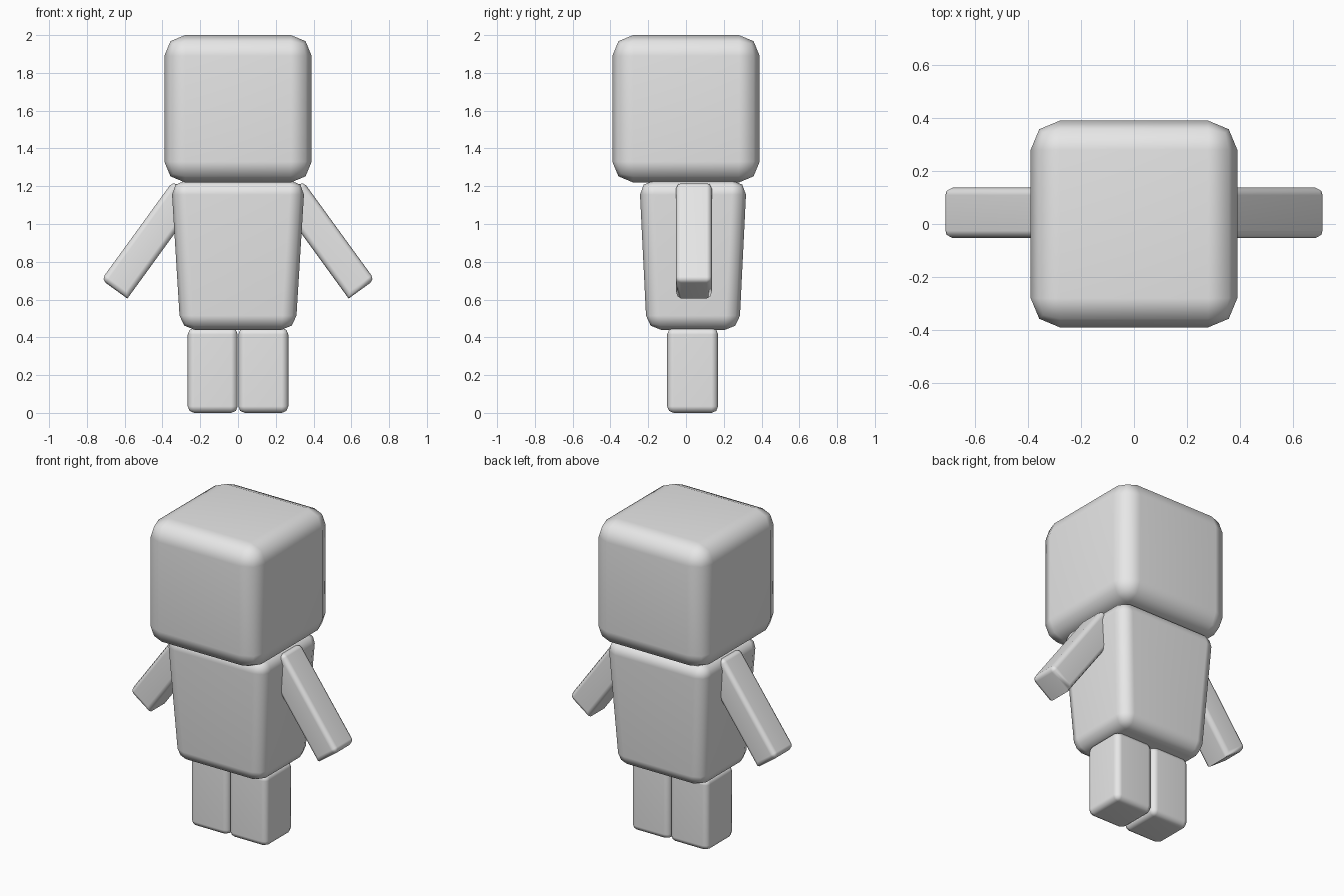
import bpy
import bmesh
from math import radians
from mathutils import Matrix, Vector

default = bpy.data.objects.get("Cube")
if default:
    bpy.data.objects.remove(default, do_unlink=True)

# One plain material for the whole figure
grey = bpy.data.materials.new("light grey")
grey.use_nodes = True
grey.diffuse_color = (0.8, 0.8, 0.8, 1)
grey.node_tree.nodes["Principled BSDF"].inputs["Base Color"].default_value = (0.8, 0.8, 0.8, 1)


def rounded_box(name, size, centre, bevel, flare=1.0, tilt=0.0, sharp=None):
    """Box with rounded edges; flare widens the top, sharp(edge) keeps an edge hard."""
    bm = bmesh.new()
    bmesh.ops.create_cube(bm, size=1)
    for v in bm.verts:
        spread = flare if v.co.z > 0 else 1
        v.co = Vector((v.co.x * size[0] * spread, v.co.y * size[1] * spread, v.co.z * size[2]))
    edges = [e for e in bm.edges if not (sharp and sharp(e))]
    bmesh.ops.bevel(bm, geom=edges, offset=bevel, segments=2, profile=0.5, affect='EDGES')
    mesh = bpy.data.meshes.new(name)
    bm.transform(Matrix.Translation(centre) @ Matrix.Rotation(tilt, 4, 'Y'))
    bmesh.ops.recalc_face_normals(bm, faces=bm.faces)
    bm.to_mesh(mesh)
    bm.free()
    mesh.materials.append(grey)
    obj = bpy.data.objects.new(name, mesh)
    bpy.context.collection.objects.link(obj)
    bpy.ops.object.select_all(action='DESELECT')
    obj.select_set(True)
    bpy.context.view_layer.objects.active = obj
    bpy.ops.object.shade_smooth_by_angle(angle=radians(50))
    weighted = obj.modifiers.new("flat sides", 'WEIGHTED_NORMAL')
    weighted.keep_sharp = True
    return obj


# Head and tapered body
rounded_box("head", (0.78, 0.78, 0.78), (0, 0, 1.61), 0.11)
rounded_box("body", (0.61, 0.49, 0.79), (0, 0.037, 0.835), 0.075, flare=1.16)

# Legs and arms on both sides
for side, s in (("left", 1), ("right", -1)):
    rounded_box(side + "_leg", (0.265, 0.27, 0.45), (s * 0.134, 0.035, 0.225), 0.035)

    def inner_end(e, s=s):
        return all(v.co.z < 0 and v.co.x * s < 0 for v in e.verts)

    rounded_box(side + "_arm", (0.17, 0.19, 0.645), (s * 0.465, 0.042, 0.916), 0.028,
                tilt=-s * radians(36), sharp=inner_end)
